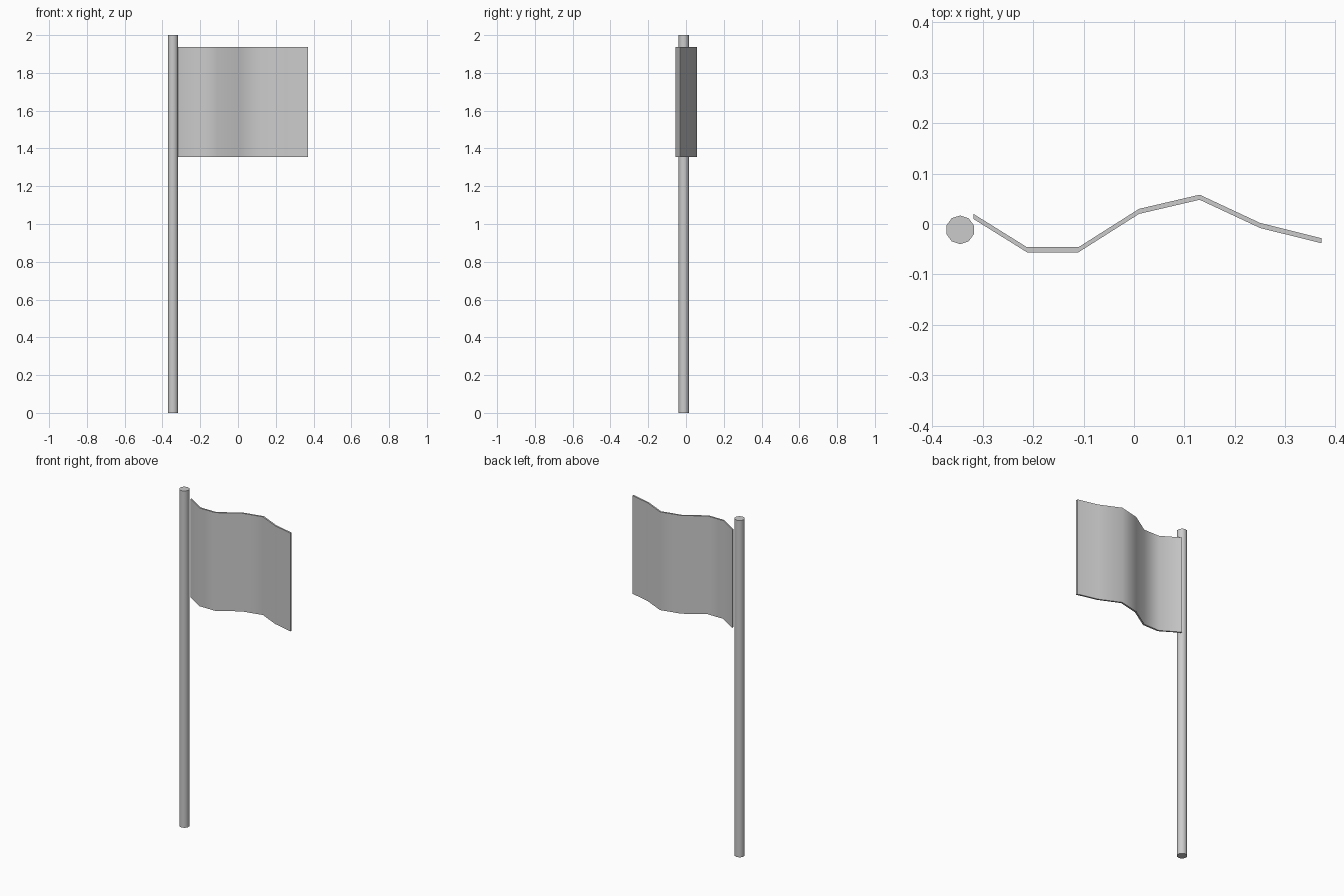
import bpy, bmesh, math

if "Cube" in bpy.data.objects:
    bpy.data.objects.remove(bpy.data.objects["Cube"])


def finish(bm, name, angle):
    bmesh.ops.recalc_face_normals(bm, faces=bm.faces)
    mesh = bpy.data.meshes.new(name)
    bm.to_mesh(mesh)
    bm.free()
    obj = bpy.data.objects.new(name, mesh)
    bpy.context.collection.objects.link(obj)
    bpy.ops.object.select_all(action='DESELECT')
    obj.select_set(True)
    bpy.context.view_layer.objects.active = obj
    bpy.ops.object.shade_smooth_by_angle(angle=math.radians(angle))
    return obj


def extrude_outline(name, outline, z0, z1, angle):
    bm = bmesh.new()
    face = bm.faces.new([bm.verts.new((x, y, z0)) for x, y in outline])
    res = bmesh.ops.extrude_face_region(bm, geom=[face], use_keep_orig=True)
    top = [v for v in res["geom"] if isinstance(v, bmesh.types.BMVert)]
    bmesh.ops.translate(bm, verts=top, vec=(0, 0, z1 - z0))
    return finish(bm, name, angle)


# Pole: ten-sided rod
R, CX, CY, SIDES = 0.0284, -0.3443, -0.0115, 10
pole = [(CX + R * math.sin(2 * math.pi * i / SIDES),
         CY + R * math.cos(2 * math.pi * i / SIDES)) for i in range(SIDES)]
extrude_outline("pole", pole, 0, 2, 50)

# Flag: thin waving cloth, seen from above as a bent strip
wave = [(-0.318, 0.015), (-0.212, -0.051), (-0.11, -0.051), (0.01, 0.025),
        (0.13, 0.053), (0.25, -0.003), (0.371, -0.033)]
T = 0.005
cloth = [(x, y - T) for x, y in wave] + [(x, y + T) for x, y in reversed(wave)]
extrude_outline("flag", cloth, 1.355, 1.938, 55)
